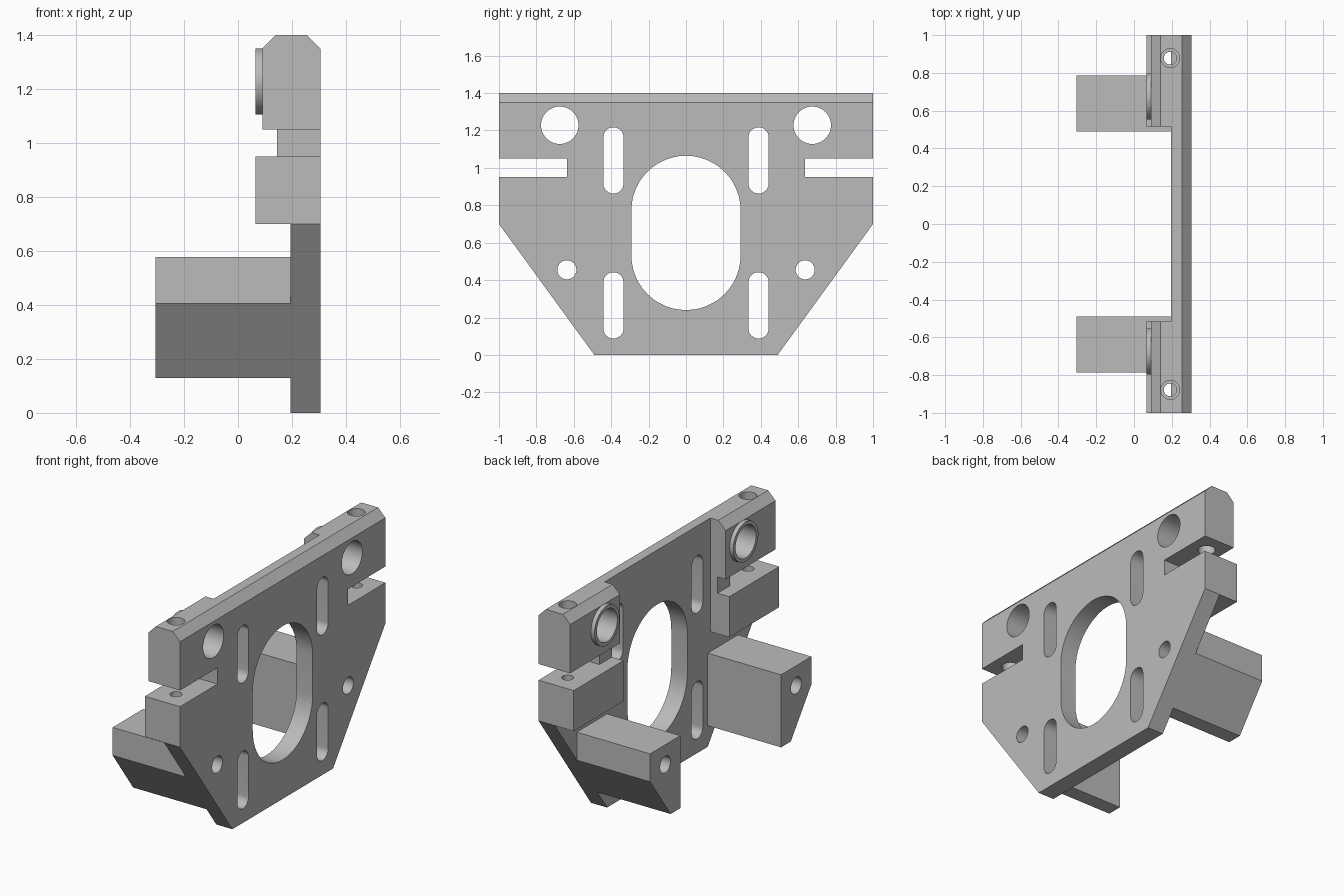
import bpy, bmesh, math
from mathutils import Vector

cube = bpy.data.objects.get("Cube")
if cube:
    bpy.data.objects.remove(cube, do_unlink=True)

grey = bpy.data.materials.new("plain grey")
grey.use_nodes = True
colour = (0.5, 0.5, 0.5, 1)
grey.diffuse_color = colour
grey.node_tree.nodes["Principled BSDF"].inputs["Base Color"].default_value = colour


def prism(name, outline, axis, start, end):
    """Extrude a 2D outline along an axis; outline uses the other two axes in order."""
    bm = bmesh.new()
    verts = []
    for point in outline:
        co = list(point)
        co.insert("xyz".index(axis), start)
        verts.append(bm.verts.new(co))
    face = bm.faces.new(verts)
    out = bmesh.ops.extrude_face_region(bm, geom=[face])["geom"]
    shift = Vector([end - start if a == axis else 0 for a in "xyz"])
    bmesh.ops.translate(bm, vec=shift, verts=[g for g in out if isinstance(g, bmesh.types.BMVert)])
    bmesh.ops.recalc_face_normals(bm, faces=bm.faces)
    mesh = bpy.data.meshes.new(name)
    bm.to_mesh(mesh)
    bm.free()
    mesh.materials.append(grey)
    obj = bpy.data.objects.new(name, mesh)
    bpy.context.collection.objects.link(obj)
    return obj


def stadium(cx, cy, radius, straight=0, steps=24):
    """Circle, or a slot stretched along the second axis."""
    pts = []
    for half, sign in ((0, 1), (1, -1)):
        for i in range(steps + (1 if straight else 0)):
            a = math.pi * (half + i / steps)
            pts.append((cx + radius * math.cos(a), cy + sign * straight / 2 + radius * math.sin(a)))
    return pts


def box(a0, a1, b0, b1):
    return [(a0, b0), (a1, b0), (a1, b1), (a0, b1)]


def combine(target, tool, operation):
    mod = target.modifiers.new(operation, "BOOLEAN")
    mod.operation, mod.solver, mod.object = operation, "EXACT", tool
    bpy.context.view_layer.objects.active = target
    bpy.ops.object.modifier_apply(modifier=mod.name)
    bpy.data.objects.remove(tool, do_unlink=True)


def slope(z):
    """Half width of the plate along its slanted lower edge."""
    return 0.49 + z * 0.51 / 0.7


BACK, FRONT = 0.305, 0.195

# Main plate with slanted lower corners
half = [(0.49, 0), (1, 0.7), (1, 1.4)]
plate = prism("mounting_plate", half + [(-y, z) for y, z in reversed(half)], "x", FRONT, BACK)

# Clamp blocks, legs and bearing collars on each side
clamp = [(0.25, 0.7), (0.065, 0.7), (0.065, 0.95), (0.145, 0.95), (0.145, 1.05),
         (0.09, 1.05), (0.09, 1.35), (0.14, 1.4), (0.25, 1.4)]
leg = [(0.49, 0.13), (slope(0.13), 0.13), (slope(0.405), 0.405), (slope(0.405), 0.577), (0.49, 0.577)]
for s in (-1, 1):
    combine(plate, prism("clamp", clamp, "y", s * 0.515, s), "UNION")
    combine(plate, prism("leg", [(s * y, z) for y, z in leg], "x", -0.305, 0.22), "UNION")
    combine(plate, prism("collar", stadium(s * 0.675, 1.228, 0.122), "x", 0.065, 0.15), "UNION")

# Chamfer along the back top edge
chamfer = [(0.255, 1.4), (0.255, 1.5), (0.4, 1.5), (0.4, 1.35), (BACK, 1.35)]
combine(plate, prism("chamfer_cutter", chamfer, "y", -1.1, 1.1), "DIFFERENCE")

# Central opening
combine(plate, prism("opening_cutter", stadium(0, 0.6525, 0.292, 0.241), "x", 0, 0.5), "DIFFERENCE")

# Side slits, bearing bores, leg holes, adjustment slots and clamp screw holes
for s in (-1, 1):
    cutters = [
        prism("slit", box(s * 0.635, s * 1.1, 0.95, 1.05), "x", 0, 0.5),
        prism("bore", stadium(s * 0.675, 1.228, 0.1), "x", 0, 0.5),
        prism("leg_hole", stadium(s * 0.637, 0.455, 0.051), "x", -0.5, 0.5),
        prism("upper_slot", stadium(s * 0.388, 1.04, 0.054, 0.246), "x", 0, 0.5),
        prism("lower_slot", stadium(s * 0.388, 0.265, 0.054, 0.246), "x", 0, 0.5),
        prism("screw_clearance", stadium(0.192, s * 0.878, 0.05), "z", 1, 1.5),
        prism("screw_thread", stadium(0.192, s * 0.878, 0.034), "z", 0.69, 1),
    ]
    for cutter in cutters:
        combine(plate, cutter, "DIFFERENCE")

# Smooth the round walls, keep edges sharp
bpy.ops.object.select_all(action="DESELECT")
plate.select_set(True)
bpy.context.view_layer.objects.active = plate
bpy.ops.object.shade_smooth_by_angle(angle=math.radians(25))
